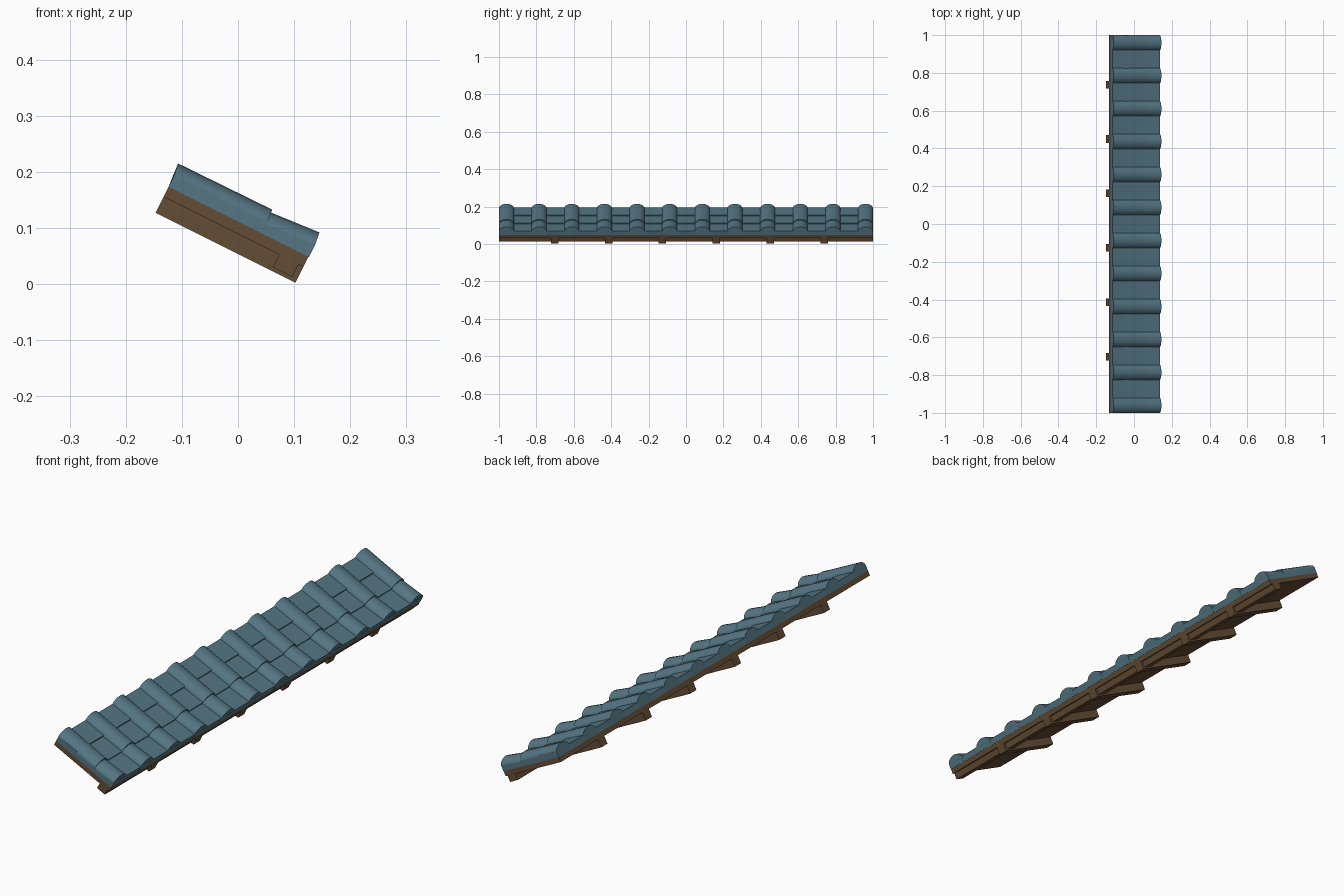
import bpy, math
from mathutils import Matrix

if "Cube" in bpy.data.objects:
    bpy.data.objects.remove(bpy.data.objects["Cube"])

# Local frame: x runs down the slope, z is the slope normal
SLOPE = Matrix.Translation((-0.147, 0, 0.127)) @ Matrix.Rotation(math.atan(0.5), 4, 'Y')


def material(name, col):
    m = bpy.data.materials.new(name)
    m.diffuse_color = (*col, 1)
    m.use_nodes = True
    m.node_tree.nodes["Principled BSDF"].inputs["Base Color"].default_value = m.diffuse_color
    return m


WOOD = material("wood", (0.13, 0.075, 0.035))
TILE = material("tile", (0.09, 0.18, 0.23))


def loft(name, sections, mat):
    """Closed solid through rings of points with equal counts."""
    n = len(sections[0])
    verts = [SLOPE @ Matrix.Translation(p).translation for s in sections for p in s]
    faces = [tuple(range(n))[::-1], tuple(range(len(verts) - n, len(verts)))]
    for k in range(len(sections) - 1):
        for i in range(n):
            j = (i + 1) % n
            faces.append((k * n + i, k * n + j, (k + 1) * n + j, (k + 1) * n + i))
    me = bpy.data.meshes.new(name)
    me.from_pydata(verts, [], faces)
    me.materials.append(mat)
    ob = bpy.data.objects.new(name, me)
    bpy.context.collection.objects.link(ob)
    return ob


def slab(name, u0, u1, y0, y1, base, top0, top1, mat):
    """Board whose top may tilt between its upper and lower end."""
    def ring(u, t):
        return [(u, y0, base), (u, y1, base), (u, y1, t), (u, y0, t)]
    return loft(name, [ring(u0, top0), ring(u1, top1)], mat)


def ridge(name, y, u0, u1, base0, base1, top0, top1, half, lean0=0, lean1=0):
    """Rounded tile roll running down the slope."""
    def ring(u, b, t, lean):
        arc = [(u + lean * math.sin(math.pi * i / 8),
                y + half * math.cos(math.pi * i / 8) * (1 - 0.12 * math.sin(math.pi * i / 8)),
                b + (t - b) * math.sin(math.pi * i / 8)) for i in range(9)]
        return [(u, y - half, 0.053), (u, y + half, 0.053)] + arc
    ob = loft(name, [ring(u0, base0, top0, lean0), ring(u1, base1, top1, lean1)], TILE)
    ob.data.shade_smooth()
    bpy.context.view_layer.objects.active = ob
    ob.select_set(True)
    bpy.ops.object.shade_smooth_by_angle(angle=math.radians(40))
    ob.select_set(False)


# Timber deck, eave beam and rafters
slab("deck_board", 0, 0.2786, -1, 1, 0.032, 0.052, 0.052, WOOD)
slab("eave_beam", 0.23, 0.269, -1, 1, 0.007, 0.033, 0.033, WOOD)
for i in range(6):
    y = -0.702 + i * 0.288
    slab(f"rafter_{i}", 0, 0.2786, y - 0.02, y + 0.02, 0, 0.033, 0.033, WOOD)

# Three overlapping courses of flat tile
slab("tile_course_top", 0, 0.092, -1, 1, 0.052, 0.0756, 0.0774, TILE)
slab("tile_course_middle", 0.092, 0.1855, -1, 1, 0.052, 0.0705, 0.0755, TILE)
slab("tile_course_bottom", 0.1855, 0.2795, -1, 1, 0.052, 0.0695, 0.0766, TILE)

# Tile rolls: long upper piece and lower piece tucked under it
for i in range(12):
    y = -0.96 + i * 1.92 / 11
    ridge(f"upper_roll_{i}", y, 0.0, 0.1855, 0.0756, 0.0745, 0.0966, 0.098, 0.04, -0.0036, -0.002)
    ridge(f"lower_roll_{i}", y, 0.178, 0.2800, 0.069, 0.0766, 0.092, 0.0993, 0.04, 0, -0.003)
